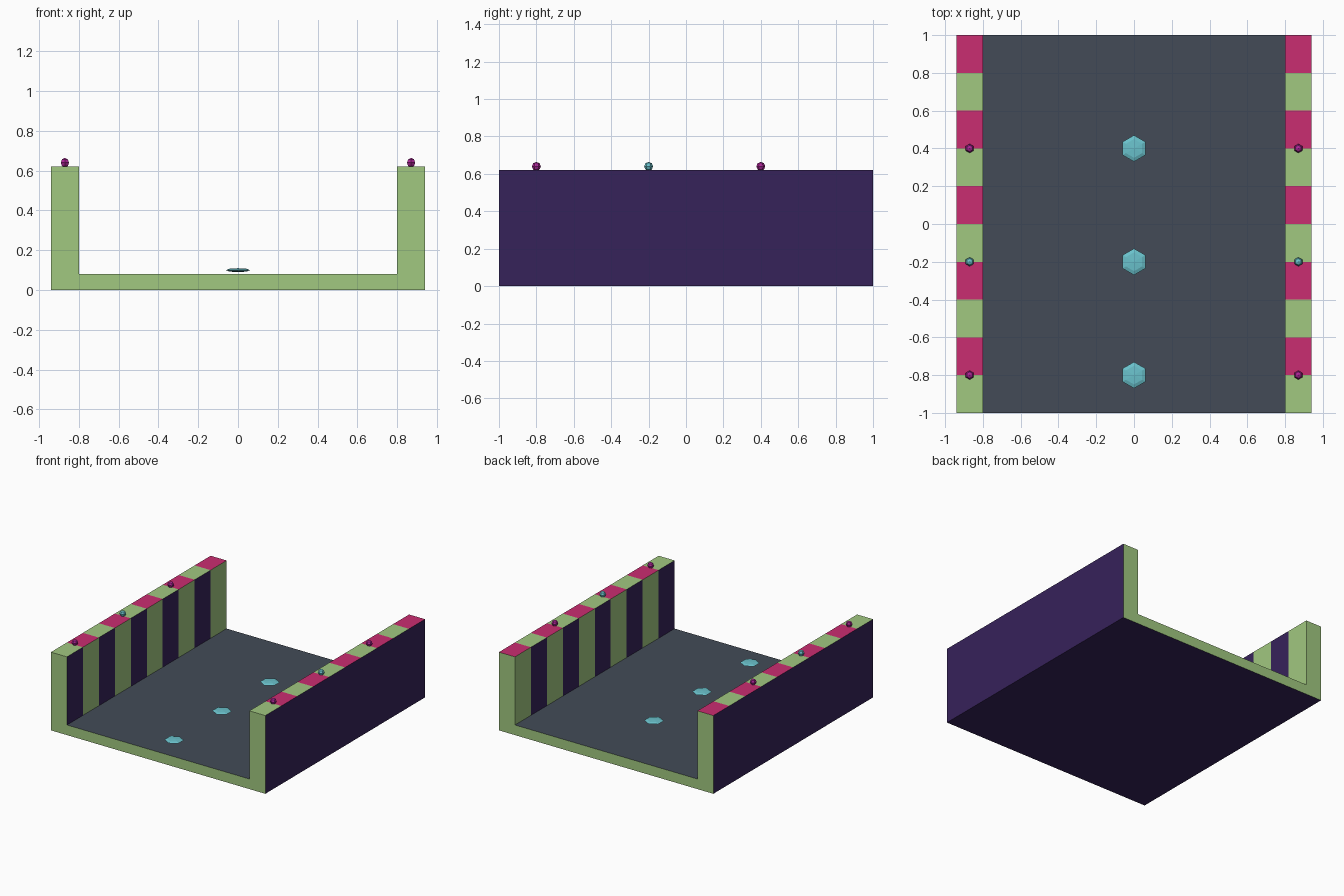
import bpy, bmesh, math
from mathutils import Matrix

if "Cube" in bpy.data.objects:
    bpy.data.objects.remove(bpy.data.objects["Cube"])


def material(name, r, g, b):
    lin = [((c / 255 + 0.055) / 1.055) ** 2.4 for c in (r, g, b)]
    m = bpy.data.materials.new(name)
    m.diffuse_color = (*lin, 1)
    m.use_nodes = True
    m.node_tree.nodes["Principled BSDF"].inputs["Base Color"].default_value = m.diffuse_color
    return m


GREEN = material("light green", 161, 200, 128)
PINK = material("pink", 202, 45, 113)
PURPLE = material("dark purple", 54, 34, 90)
SLATE = material("slate grey", 67, 75, 87)
CYAN = material("cyan", 106, 194, 204)
MAGENTA = material("magenta", 172, 36, 150)


def add_object(name, bm, mats):
    me = bpy.data.meshes.new(name)
    bm.to_mesh(me)
    bm.free()
    for m in mats:
        me.materials.append(m)
    ob = bpy.data.objects.new(name, me)
    bpy.context.collection.objects.link(ob)
    return ob


# Track channel: U profile swept along y in ten bands
W, IN, H, F, BANDS = 0.94, 0.80, 0.62, 0.08, 10
profile = [(-W, 0), (W, 0), (W, H), (IN, H), (IN, F), (-IN, F), (-IN, H), (-W, H)]
bm = bmesh.new()
rings = [[bm.verts.new((x, -1 + 2 * i / BANDS, z)) for x, z in profile]
         for i in range(BANDS + 1)]
bm.faces.new(rings[0])
bm.faces.new(rings[-1][::-1])
for a, b in zip(rings, rings[1:]):
    for j in range(len(profile)):
        k = (j + 1) % len(profile)
        bm.faces.new((a[k], a[j], b[j], b[k]))
bmesh.ops.recalc_face_normals(bm, faces=bm.faces)

# Colour by direction and band: 0 green, 1 pink, 2 purple, 3 slate
for f in bm.faces:
    c, n = f.calc_center_median(), f.normal
    odd = int((c.y + 1) / 2 * BANDS) % 2
    if abs(n.y) > 0.5:
        f.material_index = 0                      # end faces
    elif n.z > 0.5:
        f.material_index = 3 if c.z < 0.3 else odd  # floor, wall tops
    elif n.z < -0.5 or abs(c.x) > 0.9:
        f.material_index = 2                      # underside, outer walls
    else:
        f.material_index = 0 if odd else 2        # inner wall stripes
add_object("track_channel", bm, [GREEN, PINK, PURPLE, SLATE])


# Six-sided low-poly ball with corners on the y axis
def ball(name, loc, r, rz, mat):
    bm = bmesh.new()
    bmesh.ops.create_uvsphere(bm, u_segments=6, v_segments=4, radius=1)
    # turn so that a corner points along y
    v = max(bm.verts, key=lambda v: v.co.xy.length)
    turn = math.pi / 2 - math.atan2(v.co.y, v.co.x)
    bm.transform(Matrix.Translation(loc) @ Matrix.Diagonal((r, r, rz, 1))
                 @ Matrix.Rotation(turn, 4, 'Z'))
    add_object(name, bm, [mat])


# Wall studs and floor markers
for i, y in enumerate((-0.8, -0.2, 0.4)):
    for side, x in (("left", -0.87), ("right", 0.87)):
        ball(f"{side}_stud_{i + 1}", (x, y, 0.64), 0.024, 0.024,
             CYAN if i == 1 else MAGENTA)
    ball(f"floor_marker_{i + 1}", (0, y, 0.10), 0.07, 0.01, CYAN)
